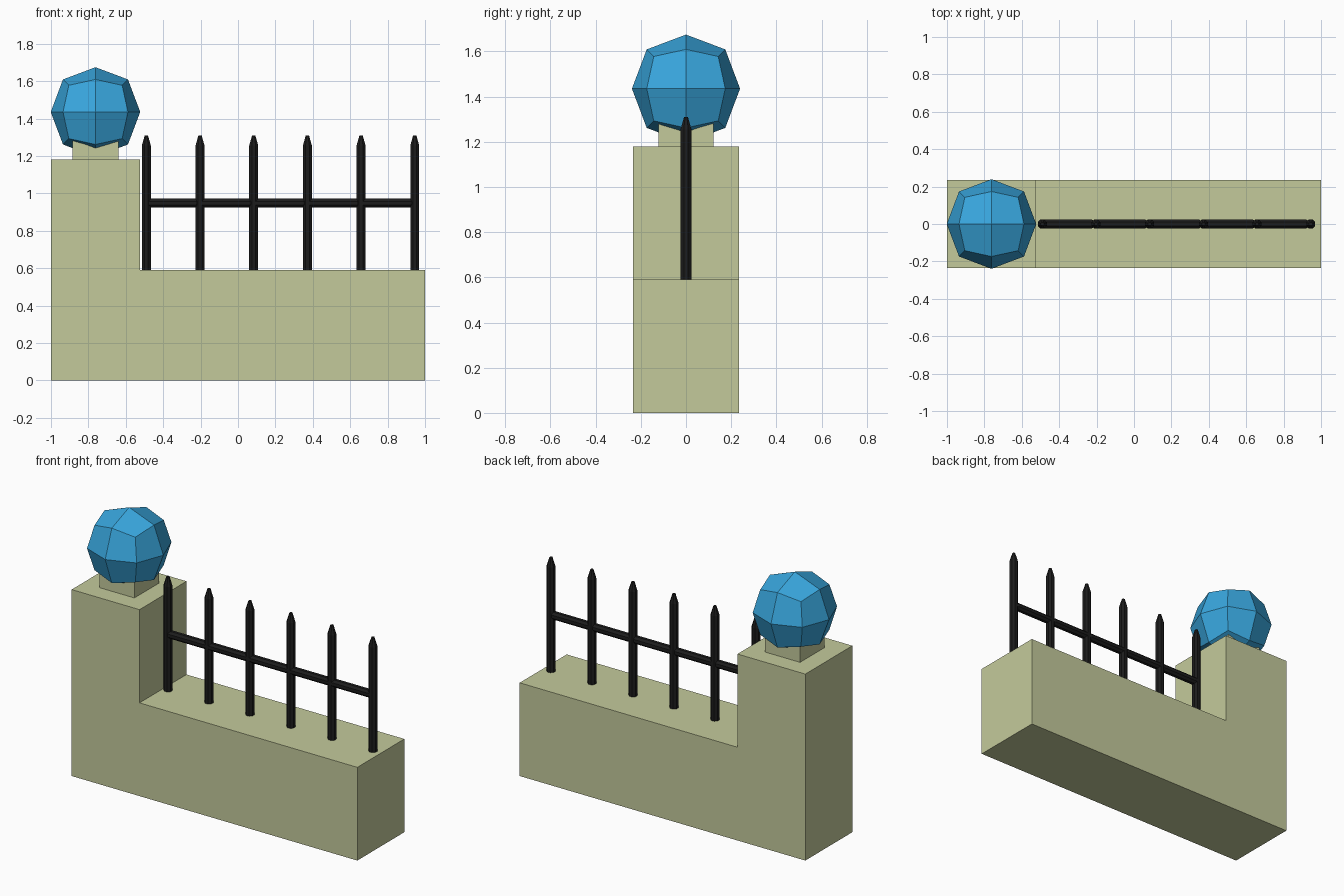
import bpy, bmesh
from math import pi, sin, cos

if "Cube" in bpy.data.objects:
    bpy.data.objects.remove(bpy.data.objects["Cube"])


def material(name, rgb):
    m = bpy.data.materials.new(name)
    m.diffuse_color = (*rgb, 1)
    m.use_nodes = True
    m.node_tree.nodes["Principled BSDF"].inputs["Base Color"].default_value = m.diffuse_color
    return m


STONE = material("stone", (0.55, 0.59, 0.33))
BLUE = material("blue", (0.04, 0.38, 0.72))
IRON = material("iron", (0.012, 0.012, 0.012))


def add_object(name, bm, mat, location=(0, 0, 0), rotation=(0, 0, 0)):
    bmesh.ops.recalc_face_normals(bm, faces=bm.faces)
    mesh = bpy.data.meshes.new(name)
    bm.to_mesh(mesh)
    bm.free()
    mesh.materials.append(mat)
    ob = bpy.data.objects.new(name, mesh)
    ob.location, ob.rotation_euler = location, rotation
    bpy.context.collection.objects.link(ob)
    return ob


def box(name, size, center, mat):
    bm = bmesh.new()
    bmesh.ops.create_cube(bm, size=1)
    bmesh.ops.scale(bm, vec=size, verts=bm.verts)
    return add_object(name, bm, mat, center)


def spike(name, length, tip, radius, location, rotation=(0, 0, 0), sides=8):
    """Octagonal rod along local z with a tapered end."""
    bm = bmesh.new()
    rings = []
    for r, z in ((radius, 0), (radius, length - tip), (radius * 0.36, length)):
        rings.append([bm.verts.new((r * cos(2 * pi * (i + 0.5) / sides),
                                    r * sin(2 * pi * (i + 0.5) / sides), z))
                      for i in range(sides)])
    for a, b in zip(rings, rings[1:]):
        for i in range(sides):
            j = (i + 1) % sides
            bm.faces.new((a[i], a[j], b[j], b[i]))
    bm.faces.new(rings[0])
    bm.faces.new(rings[-1])
    return add_object(name, bm, IRON, location, rotation)


# Low wall and pillar as one L-shaped profile
profile = [(-1, 0), (1, 0), (1, 0.59), (-0.525, 0.59), (-0.525, 1.18), (-1, 1.18)]
bm = bmesh.new()
face = bm.faces.new([bm.verts.new((x, -0.235, z)) for x, z in profile])
ext = bmesh.ops.extrude_face_region(bm, geom=[face], use_keep_orig=True)
bmesh.ops.translate(bm, vec=(0, 0.47, 0),
                    verts=[g for g in ext["geom"] if isinstance(g, bmesh.types.BMVert)])
add_object("wall", bm, STONE)

# Neck block under the ball
box("ball_neck", (0.244, 0.244, 0.12), (-0.762, 0, 1.24), STONE)

# Faceted ball: a cube subdivided once
ball = box("ball_finial", (0.57, 0.57, 0.57), (-0.762, 0, 1.435), BLUE)
sub = ball.modifiers.new("round", "SUBSURF")
sub.levels = sub.render_levels = 1
sub.use_limit_surface = True

# Upright railings, with a rail segment from each to the next
START, STEP, COUNT = -0.49, 0.287, 6
for i in range(COUNT):
    x = START + i * STEP
    spike(f"railing_{i + 1}", 0.725, 0.055, 0.026, (x, 0, 0.585))
    if i < COUNT - 1:
        spike(f"rail_segment_{i + 1}", STEP, 0.022, 0.025, (x, 0, 0.948), (0, pi / 2, 0))
